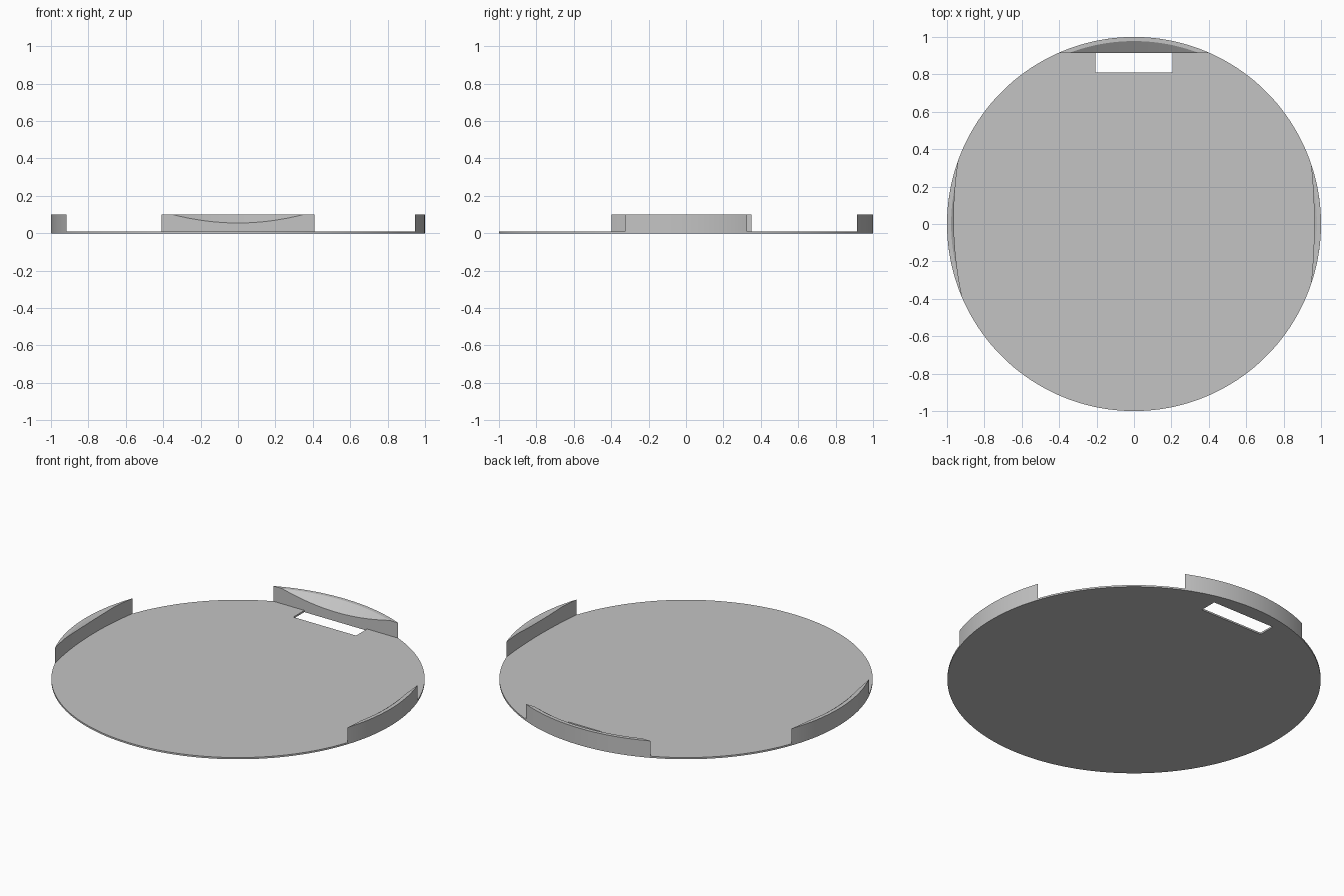
import bpy, bmesh, math
from mathutils import Vector

cube = bpy.data.objects.get("Cube")
if cube:
    bpy.data.objects.remove(cube, do_unlink=True)

THICK, HEIGHT, STEPS = 0.01, 0.1, 32

grey = bpy.data.materials.new("light_grey")
grey.use_nodes = True
grey.diffuse_color = (0.55, 0.55, 0.55, 1)
grey.node_tree.nodes["Principled BSDF"].inputs["Base Color"].default_value = (0.55, 0.55, 0.55, 1)


def prism(name, outline, z0, z1):
    """Extrude a flat counter-clockwise outline from z0 to z1."""
    bm = bmesh.new()
    face = bm.faces.new([bm.verts.new((x, y, z0)) for x, y in outline])
    top = bmesh.ops.extrude_face_region(bm, geom=[face])["geom"]
    bmesh.ops.translate(bm, vec=(0, 0, z1 - z0),
                        verts=[v for v in top if isinstance(v, bmesh.types.BMVert)])
    bmesh.ops.recalc_face_normals(bm, faces=bm.faces)
    return add_object(name, bm)


def add_object(name, bm):
    mesh = bpy.data.meshes.new(name)
    bm.to_mesh(mesh)
    bm.free()
    mesh.materials.append(grey)
    obj = bpy.data.objects.new(name, mesh)
    bpy.context.collection.objects.link(obj)
    return obj


def cut(obj, cutter):
    mod = obj.modifiers.new("cut", "BOOLEAN")
    mod.operation, mod.solver, mod.object = "DIFFERENCE", "EXACT", cutter
    bpy.context.view_layer.objects.active = obj
    bpy.ops.object.modifier_apply(modifier=mod.name)


def smooth(obj):
    bpy.ops.object.select_all(action="DESELECT")
    obj.select_set(True)
    bpy.context.view_layer.objects.active = obj
    bpy.ops.object.shade_smooth_by_angle(angle=math.radians(25))


def rim_block(name, a0, a1, inner_radius):
    """Crescent between the rim arc a0..a1 (degrees) and a flatter inner edge."""
    angles = [math.radians(a0 + (a1 - a0) * i / STEPS) for i in range(STEPS + 1)]
    rim = [Vector((math.cos(a), math.sin(a))) for a in angles]
    start, end = rim[0], rim[-1]
    middle = (start + end) / 2
    bulge = middle.normalized() * (inner_radius - middle.length)
    inner = []
    if inner_radius - middle.length > 0.002:
        for i in range(STEPS - 1, 0, -1):
            t = i / STEPS
            inner.append(start.lerp(end, t) + bulge * 4 * t * (1 - t))
    return prism(name, rim + inner, 0, HEIGHT)


# Thin round plate with a slot
full = [2 * math.pi * i / 180 for i in range(180)]
plate = prism("base_plate", [(math.cos(a), math.sin(a)) for a in full], 0, THICK)
slot = prism("slot_cutter", [(-0.205, 0.81), (0.205, 0.81), (0.205, 0.915), (-0.205, 0.915)], -0.1, 0.05)
cut(plate, slot)

# Raised blocks on the rim
half = math.degrees(math.asin(0.408))
blocks = [
    rim_block("back_block", 90 - half, 90 + half, 0.913),
    rim_block("left_block", -19, 19, 0.963),
    rim_block("right_block", 159.5, 203.5, 0.963),
]

# Conical dish hollowing the tops of the blocks
bm = bmesh.new()
SLOPE, LOW, HIGH = 1.44, 0.02, 0.12
bmesh.ops.create_cone(bm, cap_ends=True, segments=180,
                      radius1=0.978 - (HEIGHT - LOW) * SLOPE,
                      radius2=0.978 + (HIGH - HEIGHT) * SLOPE, depth=HIGH - LOW)
bmesh.ops.translate(bm, verts=bm.verts, vec=(0, 0, (LOW + HIGH) / 2))
dish = add_object("dish_cutter", bm)

for block in blocks:
    cut(block, dish)
    smooth(block)
smooth(plate)

for helper in (slot, dish):
    bpy.data.objects.remove(helper, do_unlink=True)
